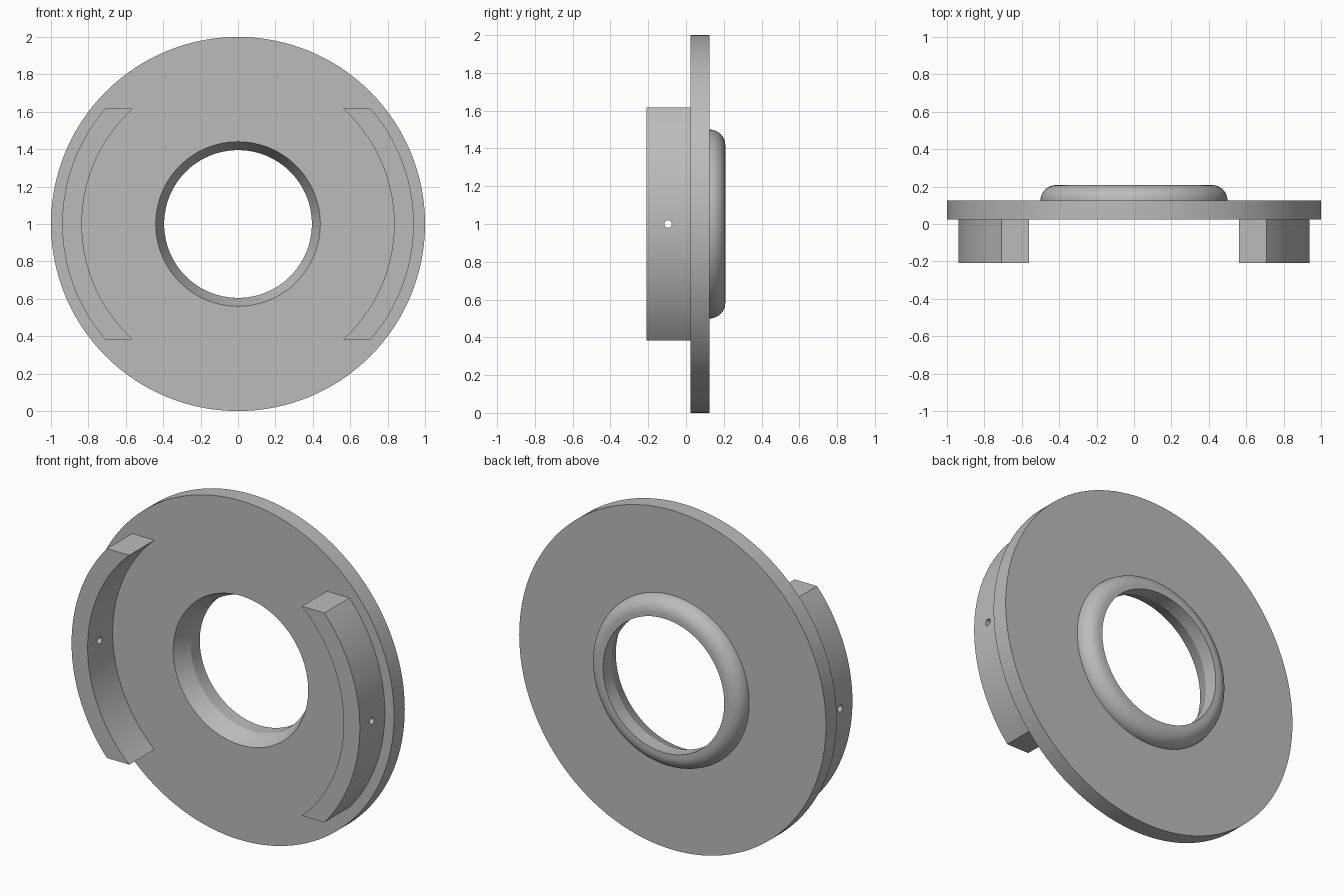
import bpy, bmesh, math
from mathutils import Matrix

if "Cube" in bpy.data.objects:
    bpy.data.objects.remove(bpy.data.objects["Cube"], do_unlink=True)

CENTRE_Z = 1.0
FRONT, PLATE_FRONT, PLATE_BACK, BACK = -0.208, 0.025, 0.125, 0.208

grey = bpy.data.materials.new("plain grey")
grey.use_nodes = True
grey.diffuse_color = (0.5, 0.5, 0.5, 1)
grey.node_tree.nodes["Principled BSDF"].inputs["Base Color"].default_value = (0.5, 0.5, 0.5, 1)


def finish(name, bm):
    """Turn a bmesh into a named object with the grey material."""
    bmesh.ops.recalc_face_normals(bm, faces=bm.faces)
    mesh = bpy.data.meshes.new(name)
    bm.to_mesh(mesh)
    bm.free()
    mesh.materials.append(grey)
    obj = bpy.data.objects.new(name, mesh)
    bpy.context.collection.objects.link(obj)
    return obj


def activate(obj):
    bpy.ops.object.select_all(action="DESELECT")
    obj.select_set(True)
    bpy.context.view_layer.objects.active = obj


def smooth(obj):
    activate(obj)
    bpy.ops.object.shade_smooth_by_angle(angle=math.radians(15))


def lathe(name, profile, segments=128):
    """Spin a closed (radius, y) profile around the horizontal y axis."""
    bm = bmesh.new()
    rings = []
    for i in range(segments):
        a = math.tau * i / segments
        rings.append([bm.verts.new((r * math.cos(a), y, CENTRE_Z + r * math.sin(a)))
                      for r, y in profile])
    n = len(profile)
    for i, ring in enumerate(rings):
        nxt = rings[(i + 1) % segments]
        for j in range(n):
            k = (j + 1) % n
            bm.faces.new((ring[j], ring[k], nxt[k], nxt[j]))
    return finish(name, bm)


# Flange plate with a countersunk bore and a rounded lip on the back
lip_outer, bore, round_r = 0.5, 0.395, BACK - PLATE_BACK
profile = [(0.44, PLATE_FRONT), (1.0, PLATE_FRONT), (1.0, PLATE_BACK)]
for i in range(13):
    a = math.pi / 2 * i / 12
    profile.append((lip_outer - round_r + round_r * math.cos(a),
                    PLATE_BACK + round_r * math.sin(a)))
profile += [(bore, BACK), (bore, PLATE_BACK)]
smooth(lathe("flange_plate", profile))


# Curved side brackets, cut level at top and bottom
def bracket(name, side, outer=0.94, inner=0.835, half_height=0.617, steps=25):
    def arc(radius):
        limit = math.asin(half_height / radius)
        angles = [limit * (2 * i / steps - 1) for i in range(steps + 1)]
        return [(side * radius * math.cos(a), CENTRE_Z + radius * math.sin(a)) for a in angles]

    bm = bmesh.new()
    rows = [[bm.verts.new((x, y, z)) for x, z in arc(r)]
            for r, y in ((outer, FRONT), (outer, PLATE_FRONT),
                         (inner, PLATE_FRONT), (inner, FRONT))]
    for j, row in enumerate(rows):
        nxt = rows[(j + 1) % 4]
        for i in range(steps):
            bm.faces.new((row[i], row[i + 1], nxt[i + 1], nxt[i]))
    for end in (0, -1):
        bm.faces.new([row[end] for row in rows])
    return finish(name, bm)


# Small cross hole drilled through both brackets
bm = bmesh.new()
bmesh.ops.create_cone(bm, cap_ends=True, segments=24, radius1=0.02, radius2=0.02, depth=2.4,
                      matrix=Matrix.Translation((0, -0.095, CENTRE_Z))
                      @ Matrix.Rotation(math.pi / 2, 4, "Y"))
drill = finish("drill_cutter", bm)
drill.hide_render = True

for name, side in (("left_bracket", 1), ("right_bracket", -1)):
    part = bracket(name, side)
    cut = part.modifiers.new("pin_hole", "BOOLEAN")
    cut.operation = "DIFFERENCE"
    cut.solver = "EXACT"
    cut.object = drill
    activate(part)
    bpy.ops.object.modifier_apply(modifier=cut.name)
    smooth(part)

bpy.data.objects.remove(drill, do_unlink=True)
